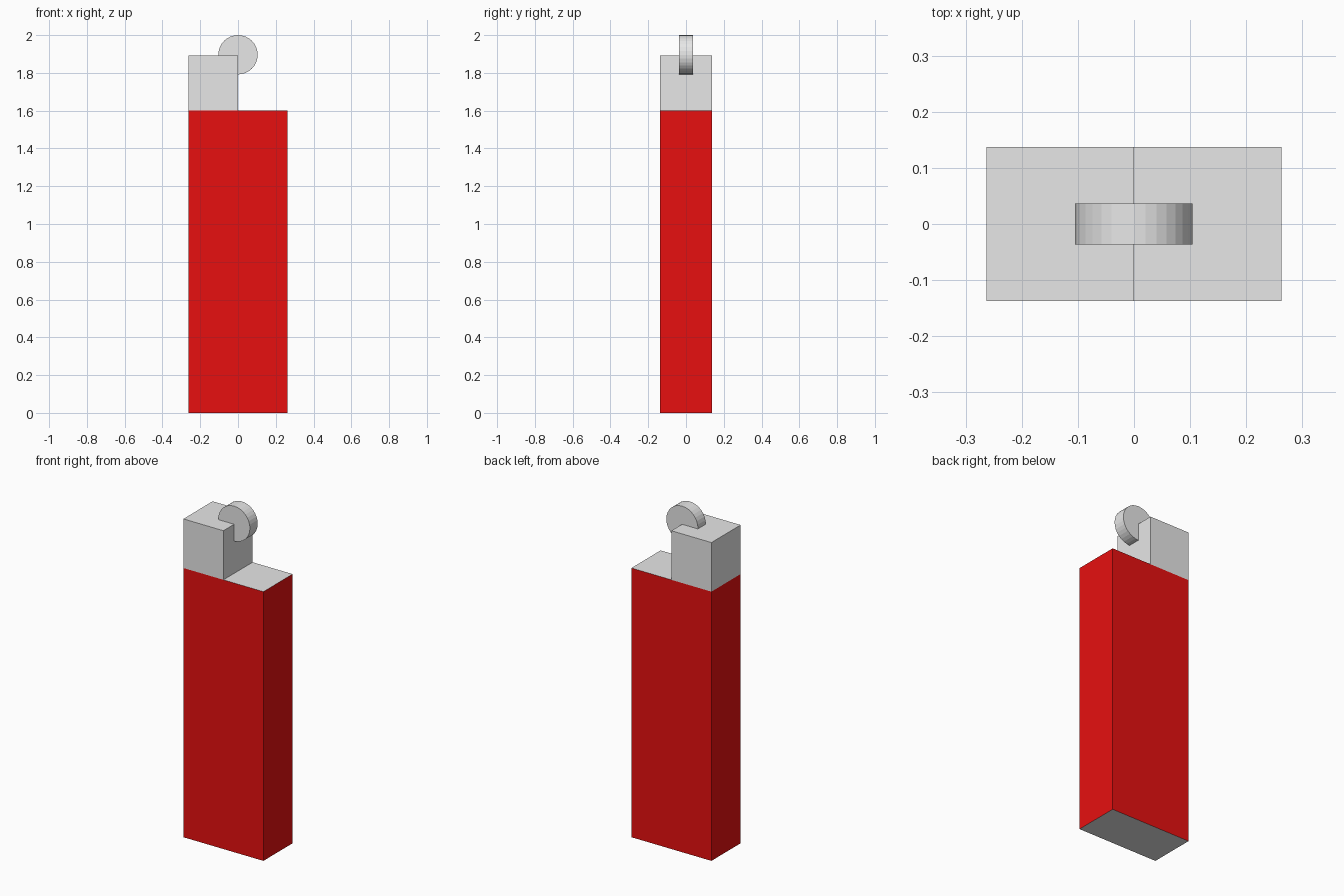
import bpy, bmesh, math
from mathutils import Matrix

if "Cube" in bpy.data.objects:
    bpy.data.objects.remove(bpy.data.objects["Cube"])


def make_material(name, rgb):
    m = bpy.data.materials.new(name)
    m.diffuse_color = (*rgb, 1.0)
    m.use_nodes = True
    m.node_tree.nodes["Principled BSDF"].inputs["Base Color"].default_value = m.diffuse_color
    return m


red = make_material("red_plastic", (0.8, 0.005, 0.005))
grey = make_material("grey_metal", (0.8, 0.8, 0.8))

HALF_W, HALF_D = 0.263, 0.137
BODY_TOP, HOOD_TOP = 1.6, 1.892


def finish(bm, name, materials):
    mesh = bpy.data.meshes.new(name)
    bm.to_mesh(mesh)
    bm.free()
    for m in materials:
        mesh.materials.append(m)
    obj = bpy.data.objects.new(name, mesh)
    bpy.context.collection.objects.link(obj)
    return obj


def box(name, x0, x1, z0, z1, materials):
    bm = bmesh.new()
    size = Matrix.Diagonal((x1 - x0, 2 * HALF_D, z1 - z0, 1))
    place = Matrix.Translation(((x0 + x1) / 2, 0, (z0 + z1) / 2))
    bmesh.ops.create_cube(bm, size=1, matrix=place @ size)
    return finish(bm, name, materials)


# Fuel body: red walls, grey top and bottom
body = box("body", -HALF_W, HALF_W, 0, BODY_TOP, [red, grey])
for p in body.data.polygons:
    p.material_index = 1 if abs(p.normal.z) > 0.5 else 0

# Metal hood over the left half
box("hood", -HALF_W, 0, BODY_TOP, HOOD_TOP, [grey])

# Spark wheel, half sunk into the hood's upper edge
bm = bmesh.new()
R = 0.104
bmesh.ops.create_cone(
    bm, cap_ends=True, segments=32, radius1=R, radius2=R, depth=0.073,
    matrix=Matrix.Translation((0, 0, 2 - R)) @ Matrix.Rotation(math.pi / 2, 4, 'X'))
finish(bm, "spark_wheel", [grey])
